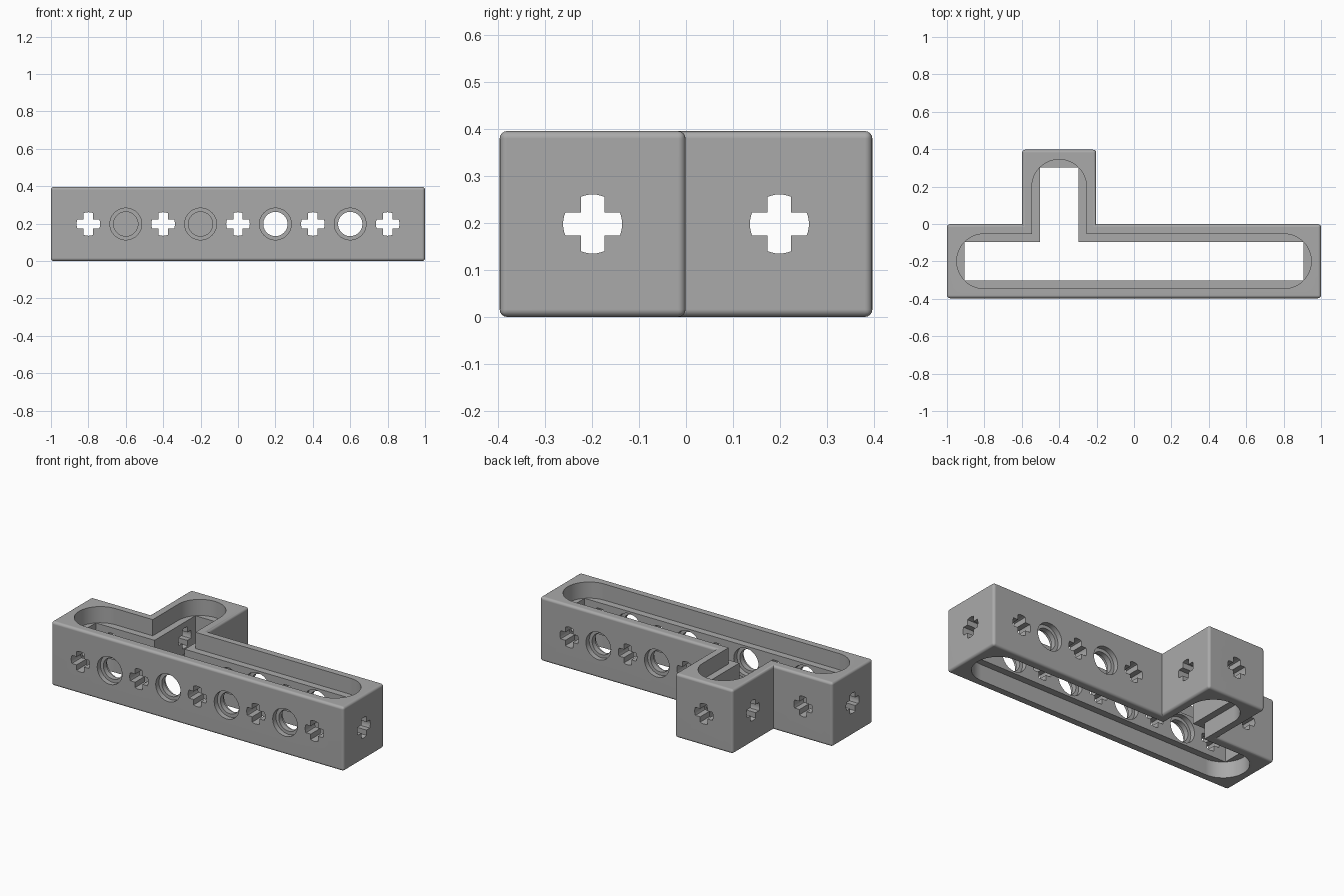
import bpy, bmesh, math
from mathutils import Matrix, Vector

if "Cube" in bpy.data.objects:
    bpy.data.objects.remove(bpy.data.objects["Cube"], do_unlink=True)

HEIGHT = 0.396
MID = HEIGHT / 2
HALF = 0.198          # half width of each arm
BEAM_Y = -0.199       # centre line of the long arm
STEM_X = -0.4         # centre line of the short arm
WALL = 0.095
LEDGE = 0.1           # depth of the wide slot


def arc(cx, cy, r, start, end, steps):
    return [(cx + r * math.cos(start + (end - start) * i / steps),
             cy + r * math.sin(start + (end - start) * i / steps)) for i in range(steps + 1)]


def tee_outline(inset, rounded=False):
    """Counterclockwise outline of the tee, moved inwards, with square or round ends."""
    h, ex, ey = HALF - inset, 1 - inset, 0.397 - inset
    lo, hi = BEAM_Y - h, BEAM_Y + h
    inner = [(STEM_X + h, hi)], [(STEM_X - h, hi)]
    if rounded:
        q = math.pi / 2
        right = arc(ex - h, BEAM_Y, h, -q, q, 24)
        top = arc(STEM_X, ey - h, h, 0, 2 * q, 24)
        left = arc(h - ex, BEAM_Y, h, q, 3 * q, 24)
    else:
        right = [(ex, lo), (ex, hi)]
        top = [(STEM_X + h, ey), (STEM_X - h, ey)]
        left = [(-ex, hi), (-ex, lo)]
    return right + inner[0] + top + inner[1] + left


def prism(bm, points, z0, z1, matrix=Matrix()):
    base = bm.faces.new([bm.verts.new(matrix @ Vector((x, y, z0))) for x, y in points])
    move = matrix.to_3x3() @ Vector((0, 0, z1 - z0))
    out = bmesh.ops.extrude_face_region(bm, geom=[base])
    bmesh.ops.translate(bm, vec=move, verts=[g for g in out["geom"] if isinstance(g, bmesh.types.BMVert)])


def finish(bm, name):
    bmesh.ops.recalc_face_normals(bm, faces=bm.faces)
    mesh = bpy.data.meshes.new(name)
    bm.to_mesh(mesh)
    bm.free()
    obj = bpy.data.objects.new(name, mesh)
    bpy.context.collection.objects.link(obj)
    return obj


def place(x, y, along_x):
    """Frame whose z axis runs through a wall."""
    turn = Matrix.Rotation(math.pi / 2, 4, "Y" if along_x else "X")
    return Matrix.Translation((x, y, MID)) @ turn


def axle_hole(bm, x, y, along_x=False):
    r, w = 0.063, 0.025
    a = math.asin(w / r)
    points = []
    for k in range(4):
        t = k * math.pi / 2
        points += arc(0, 0, r, t - a, t + a, 6)
        points += arc(0, 0, w * math.sqrt(2), t + math.pi / 4, t, 1)[:1]
    prism(bm, points, -0.06, 0.06, place(x, y, along_x))


def pin_hole(bm, x, y):
    """Round hole with a wider recess on both sides of the wall."""
    r, wide, step, end, n = 0.065, 0.085, 0.016, 0.06, 40
    profile = [(-end, wide), (-step, wide), (-step, r), (step, r), (step, wide), (end, wide)]
    m = place(x, y, False)
    rings = [[bm.verts.new(m @ Vector((px, py, z))) for px, py in arc(0, 0, rad, 0, 2 * math.pi, n)[:n]]
             for z, rad in profile]
    for a, b in zip(rings, rings[1:]):
        for i in range(n):
            j = (i + 1) % n
            bm.faces.new((a[i], a[j], b[j], b[i]))
    bm.faces.new(rings[0])
    bm.faces.new(rings[-1])


# Tee-shaped body with rounded outer edges
bm = bmesh.new()
prism(bm, tee_outline(0), 0, HEIGHT)
bmesh.ops.recalc_face_normals(bm, faces=bm.faces)
outer = [e for e in bm.edges if e.is_convex]
bmesh.ops.bevel(bm, geom=outer, offset=0.016, segments=4, profile=0.5, affect="EDGES")
frame = finish(bm, "tee_frame")

# Wide round-ended slots above and below, and the narrow opening between them
cutters = []
for name, inset, rounded, z0, z1 in (
        ("upper_slot_cutter", 0.052, True, HEIGHT - LEDGE, HEIGHT + 0.1),
        ("lower_slot_cutter", 0.052, True, -0.1, LEDGE),
        ("opening_cutter", WALL, False, -0.1, HEIGHT + 0.1)):
    bm = bmesh.new()
    prism(bm, tee_outline(inset, rounded), z0, z1)
    cutters.append(finish(bm, name))

# Round and cross-shaped holes in the walls
bm = bmesh.new()
offset = HALF - WALL / 2
front, back = BEAM_Y - offset, BEAM_Y + offset
for i in range(5):
    x = -0.8 + 0.4 * i
    axle_hole(bm, x, front)
    if i != 1:
        axle_hole(bm, x, back)
for i in range(4):
    x = -0.6 + 0.4 * i
    pin_hole(bm, x, front)
    if i > 1:
        pin_hole(bm, x, back)
axle_hole(bm, STEM_X, 0.397 - WALL / 2)
for side in (-1, 1):
    axle_hole(bm, side * (1 - WALL / 2), BEAM_Y, True)
    axle_hole(bm, STEM_X + side * offset, 0.199, True)
cutters.append(finish(bm, "hole_cutter"))

bpy.ops.object.select_all(action="DESELECT")
bpy.context.view_layer.objects.active = frame
frame.select_set(True)
for cutter in cutters:
    cutter.hide_render = True
    mod = frame.modifiers.new(cutter.name, "BOOLEAN")
    mod.operation, mod.solver, mod.object = "DIFFERENCE", "EXACT", cutter
    bpy.ops.object.modifier_apply(modifier=mod.name)
    bpy.data.objects.remove(cutter, do_unlink=True)

# Grey plastic
grey = bpy.data.materials.new("light_grey")
grey.use_nodes = True
colour = (0.4, 0.4, 0.4, 1)
grey.diffuse_color = colour
grey.node_tree.nodes["Principled BSDF"].inputs["Base Color"].default_value = colour
frame.data.materials.clear()
frame.data.materials.append(grey)
bpy.ops.object.shade_smooth_by_angle(angle=math.radians(35))
weighted = frame.modifiers.new("clean_normals", "WEIGHTED_NORMAL")
weighted.keep_sharp = True
